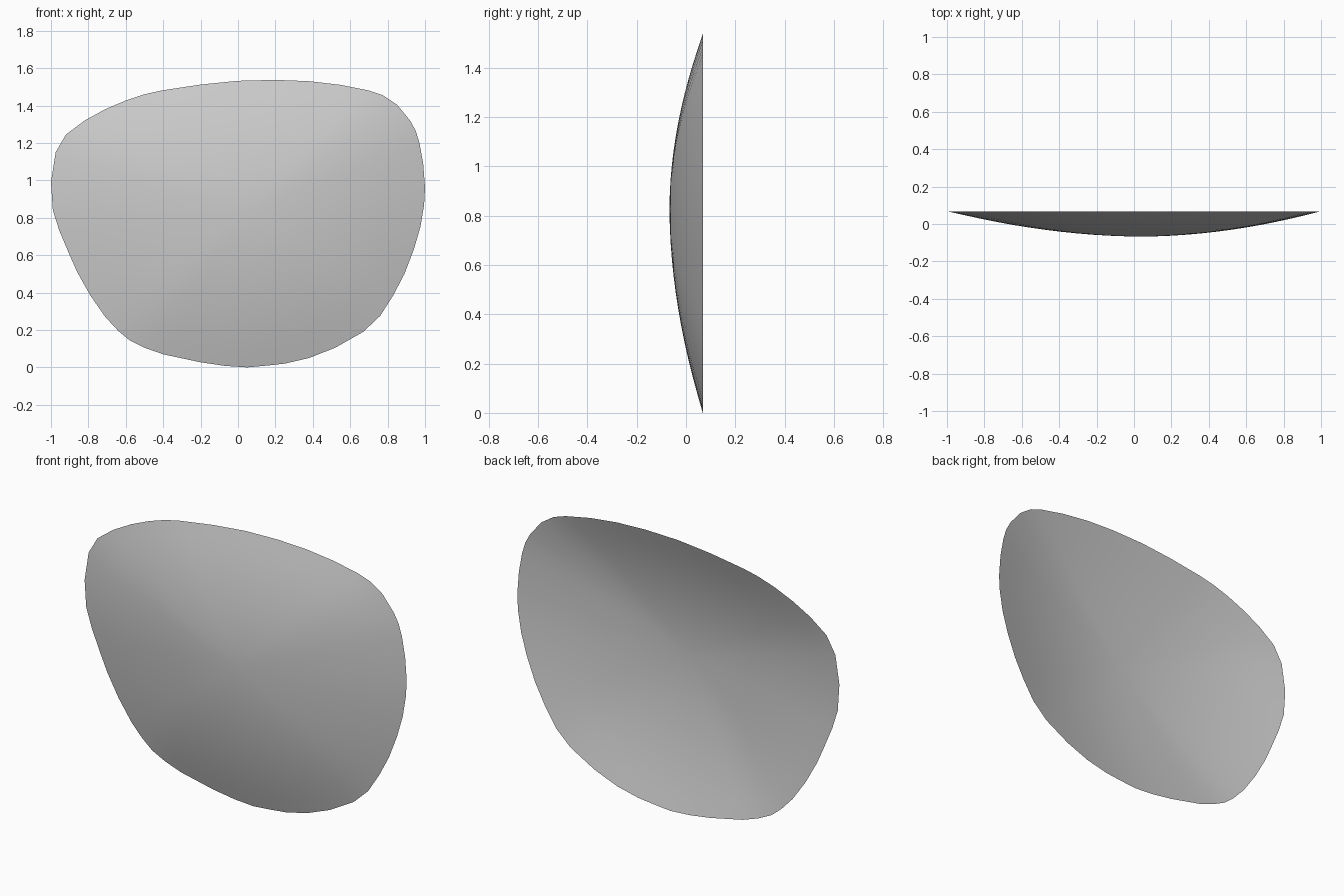
import bpy, bmesh

# Lens outline seen from the front (x, z), counter-clockwise from the bottom
RIM = [(0.05, 0.0), (0.16, 0.01), (0.25, 0.02), (0.38, 0.05), (0.52, 0.105),
       (0.67, 0.19), (0.76, 0.275), (0.83, 0.385), (0.89, 0.50), (0.94, 0.63),
       (0.975, 0.75), (0.995, 0.87), (1.0, 0.96), (0.99, 1.09), (0.97, 1.20),
       (0.95, 1.265), (0.92, 1.32), (0.85, 1.405), (0.775, 1.455), (0.70, 1.48),
       (0.55, 1.51), (0.38, 1.53), (0.20, 1.537), (0.0, 1.532), (-0.20, 1.512),
       (-0.41, 1.48), (-0.50, 1.46), (-0.60, 1.427), (-0.71, 1.38), (-0.82, 1.32),
       (-0.92, 1.245), (-0.975, 1.15), (-1.0, 0.99), (-0.99, 0.84), (-0.955, 0.73),
       (-0.90, 0.60), (-0.86, 0.51), (-0.79, 0.385), (-0.71, 0.27), (-0.64, 0.195),
       (-0.58, 0.145), (-0.50, 0.105), (-0.40, 0.07), (-0.20, 0.027), (-0.07, 0.008)]
CX, CZ = 0.04, 0.83
FRONT, BACK = -0.067, 0.068

# Lens: concentric rings bulging forward, open thin shell
bm = bmesh.new()
rings = 12
prev = None
centre = bm.verts.new((CX, FRONT, CZ))
n = len(RIM)
for k in range(1, rings + 1):
    r = k / rings
    y = FRONT + (BACK - FRONT) * r ** 1.9
    ring = [bm.verts.new((CX + (x - CX) * r, y, CZ + (z - CZ) * r)) for x, z in RIM]
    for i in range(n):
        j = (i + 1) % n
        if prev is None:
            bm.faces.new((centre, ring[i], ring[j]))
        else:
            bm.faces.new((prev[i], ring[i], ring[j], prev[j]))
    prev = ring

# Round the inner rings a little so the bulge reads as one smooth surface
inner = [v for v in bm.verts if not v.is_boundary]
for _ in range(3):
    bmesh.ops.smooth_vert(bm, verts=inner, factor=0.3, use_axis_x=True, use_axis_z=True)
for f in bm.faces:
    f.smooth = True
mesh = bpy.data.meshes.new("lens")
bm.to_mesh(mesh)
bm.free()
lens = bpy.data.objects.new("lens", mesh)
bpy.context.collection.objects.link(lens)
